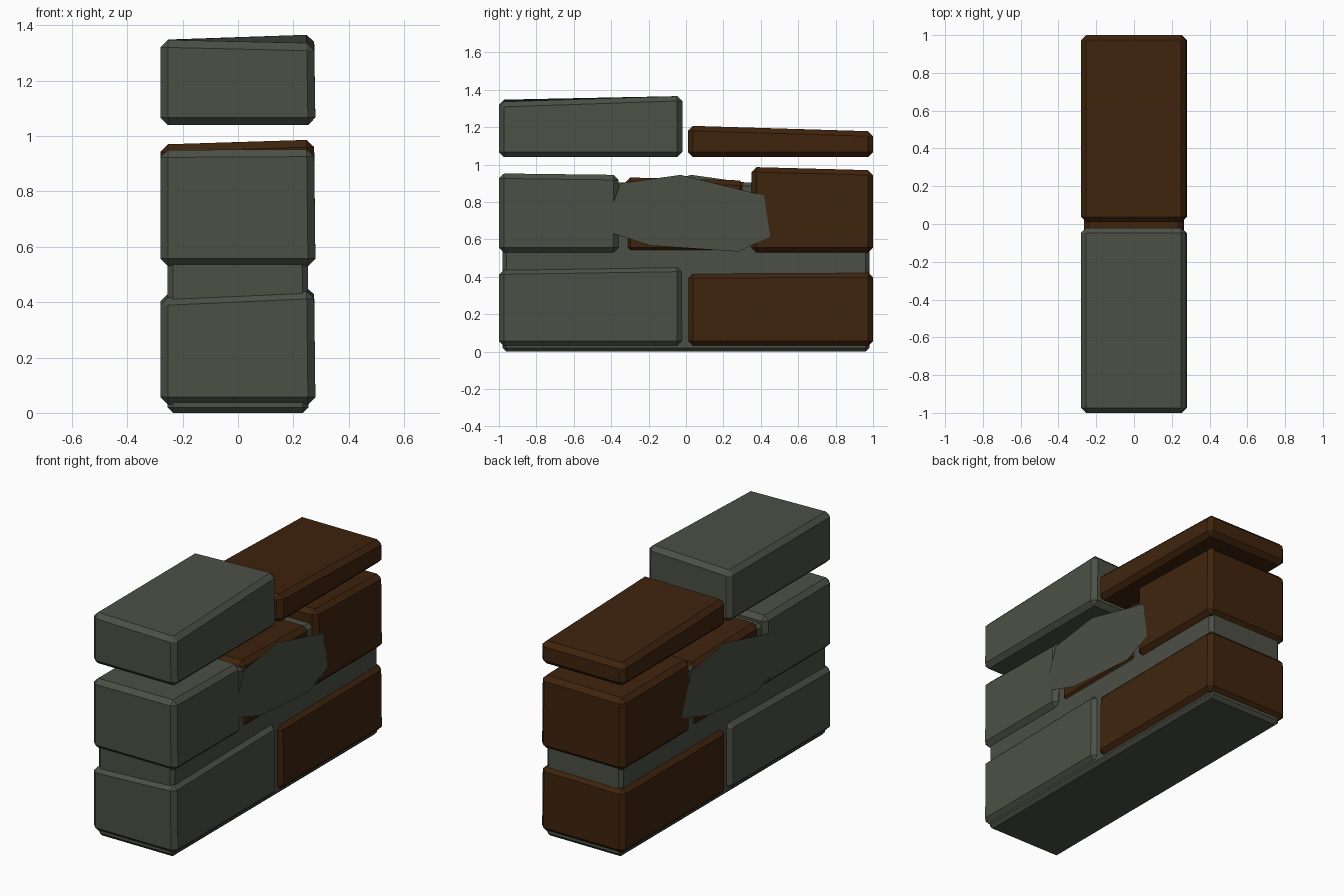
import bpy, bmesh
from mathutils import Vector

if "Cube" in bpy.data.objects:
    bpy.data.objects.remove(bpy.data.objects["Cube"])


def material(name, rgb):
    m = bpy.data.materials.new(name)
    m.diffuse_color = (*rgb, 1)
    m.use_nodes = True
    m.node_tree.nodes["Principled BSDF"].inputs["Base Color"].default_value = m.diffuse_color
    return m


GRAY = material("stone_gray", (0.072, 0.080, 0.060))
BROWN = material("stone_brown", (0.049, 0.017, 0.004))


def finish(name, bm, mat):
    mesh = bpy.data.meshes.new(name)
    bm.to_mesh(mesh)
    bm.free()
    mesh.materials.append(mat)
    ob = bpy.data.objects.new(name, mesh)
    bpy.context.collection.objects.link(ob)
    return ob


def block(name, mat, hx, y0, y1, z0, tops, bevel=0.027):
    """Chamfered stone; tops = heights at left-front, right-front, right-back, left-back."""
    bm = bmesh.new()
    bmesh.ops.create_cube(bm, size=2)
    lf, rf, rb, lb = tops
    for v in bm.verts:
        right, back, up = v.co.x > 0, v.co.y > 0, v.co.z > 0
        top = (rb if right else lb) if back else (rf if right else lf)
        v.co = Vector((hx if right else -hx, y1 if back else y0, top if up else z0))
        if up and right:
            v.co.x -= 0.005      # slightly worn upper edge
    bmesh.ops.bevel(bm, geom=bm.edges[:], offset=bevel, segments=1,
                    affect='EDGES', profile=0.5)
    bmesh.ops.recalc_face_normals(bm, faces=bm.faces[:])
    return finish(name, bm, mat)


# mortar core
block("wall_core", GRAY, 0.255, -0.98, 0.98, 0.0, (0.905,) * 4, 0.02)

# bottom course
block("bottom_front_stone", GRAY, 0.28, -1.0, -0.02, 0.03, (0.415, 0.44, 0.455, 0.43))
block("bottom_back_stone", BROWN, 0.28, 0.01, 1.0, 0.03, (0.42, 0.42, 0.425, 0.42))

# middle course
block("middle_front_stone", GRAY, 0.28, -1.0, -0.36, 0.53, (0.95, 0.953, 0.945, 0.945))
block("middle_center_stone", BROWN, 0.265, -0.325, 0.315, 0.53, (0.93, 0.932, 0.915, 0.915))
block("middle_back_stone", BROWN, 0.28, 0.35, 1.0, 0.53, (0.97, 0.988, 0.97, 0.965))

# loose top course
block("top_front_stone", GRAY, 0.28, -1.0, -0.02, 1.04, (1.348, 1.335, 1.368, 1.348))
block("top_back_stone", BROWN, 0.28, 0.01, 1.0, 1.04, (1.205, 1.208, 1.178, 1.178))

# flat plaster patch on each side, turned half round about z
PATCH = [(-0.445, 0.65), (-0.19, 0.567), (0.28, 0.535), (0.45, 0.615),
         (0.417, 0.835), (-0.03, 0.945), (-0.35, 0.90)]
for side, label in ((1, "right"), (-1, "left")):
    bm = bmesh.new()
    bm.faces.new([bm.verts.new((side * 0.282, side * y, z)) for y, z in PATCH])
    finish(label + "_patch", bm, GRAY)
